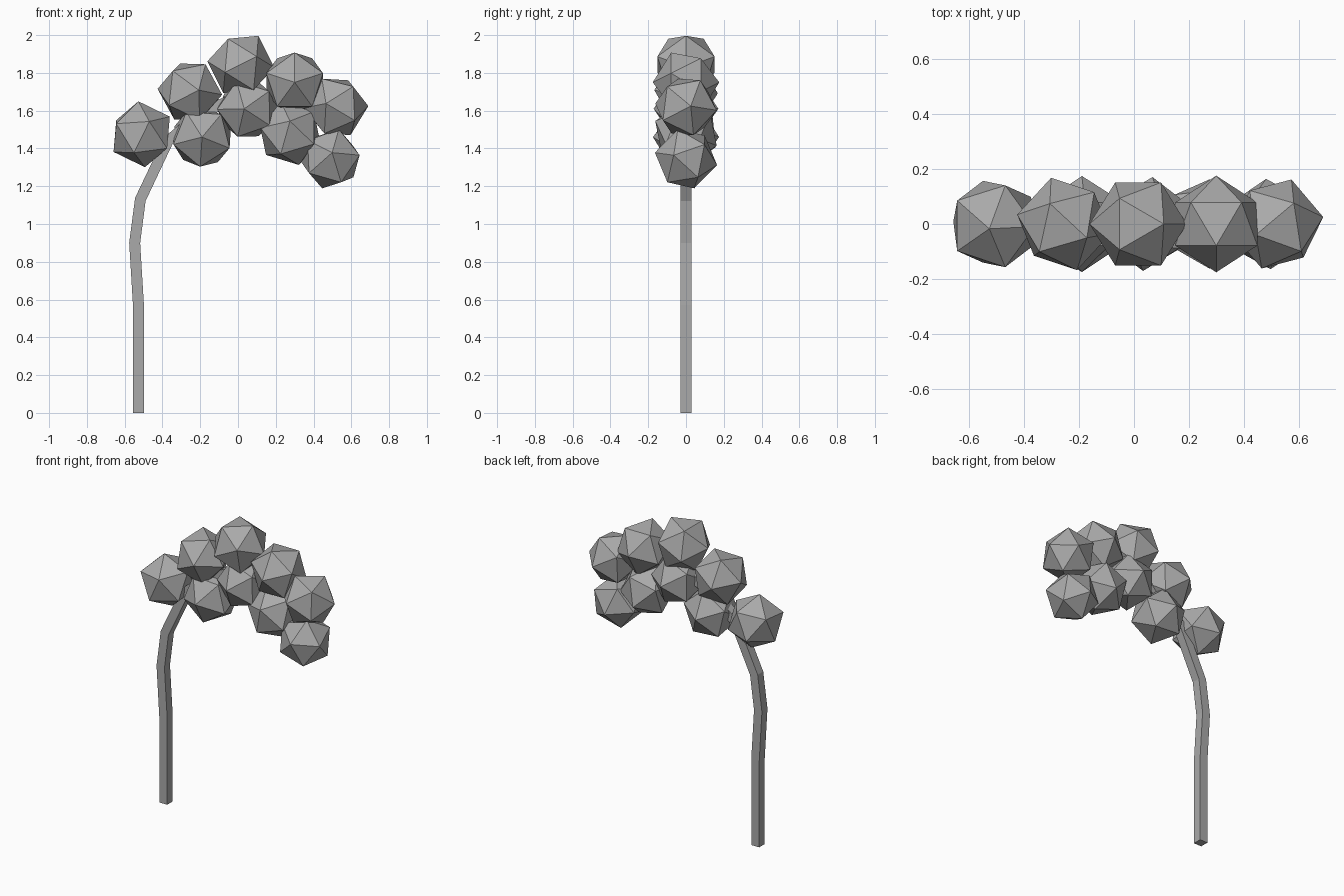
import bpy
import bmesh
from mathutils import Vector, Matrix

if "Cube" in bpy.data.objects:
    bpy.data.objects.remove(bpy.data.objects["Cube"], do_unlink=True)

grey = bpy.data.materials.new("plain grey")
grey.use_nodes = True
colour = (0.4, 0.4, 0.4, 1)
grey.diffuse_color = colour
grey.node_tree.nodes["Principled BSDF"].inputs["Base Color"].default_value = colour


def finish(bm, name):
    bmesh.ops.recalc_face_normals(bm, faces=bm.faces)
    mesh = bpy.data.meshes.new(name)
    bm.to_mesh(mesh)
    bm.free()
    mesh.materials.append(grey)
    obj = bpy.data.objects.new(name, mesh)
    bpy.context.collection.objects.link(obj)
    return obj


def foliage(name, x, z, radius, aim, roll):
    """Faceted clump: one corner points along aim, a neighbour leans to roll."""
    up = Vector(aim).normalized()
    side = Vector(roll)
    side = -(side - up * side.dot(up)).normalized()
    turn = Matrix((side, up.cross(side), up)).transposed().to_4x4()
    bm = bmesh.new()
    bmesh.ops.create_icosphere(bm, subdivisions=1, radius=radius,
                               matrix=Matrix.Translation((x, 0, z)) @ turn)
    finish(bm, name)


def stalk(name, path, half):
    """Square bar swept along a path in the xz plane with mitred bends."""
    pts = [Vector((x, 0, z)) for x, z in path]
    bm = bmesh.new()
    rings = []
    for i, p in enumerate(pts):
        a = (p - pts[max(i - 1, 0)]).normalized()
        b = (pts[min(i + 1, len(pts) - 1)] - p).normalized()
        t = (a + b).normalized()
        n = Vector((t.z, 0, -t.x)) * half
        y = Vector((0, half, 0))
        rings.append([bm.verts.new(p + o) for o in (n + y, y - n, -n - y, n - y)])
    for lower, upper in zip(rings, rings[1:]):
        for k in range(4):
            j = (k + 1) % 4
            bm.faces.new((lower[k], lower[j], upper[j], upper[k]))
    bm.faces.new(rings[0])
    bm.faces.new(rings[-1])
    finish(bm, name)


# Bent trunk, running on through the crown
stalk("trunk", [(-.527, 0), (-.527, .57), (-.547, .9), (-.517, 1.13),
                (-.37, 1.44), (-.2, 1.58), (.05, 1.7)], .029)

# Crown of faceted clumps, arching from left to right
clumps = [
    ("crown_end_clump", -.51, 1.475, .176, (-.1, -.1, 1), (-1, 0, 0)),
    ("upper_clump_1", -.255, 1.70, .175, (.27, -.96, .05), (-.2, 0, 1)),
    ("lower_clump_1", -.19, 1.46, .175, (0, -1, 0), (-1, 0, .4)),
    ("top_clump", .015, 1.845, .178, (.526, 0, .851), (-1, 0, .1)),
    ("lower_clump_2", .05, 1.61, .172, (-.1, -1, 0), (.35, 0, -1)),
    ("upper_clump_2", .30, 1.75, .176, (0, -1, 0), (0, 0, -1)),
    ("lower_clump_3", .275, 1.48, .175, (0, -1, .4), (.3, 0, -1)),
    ("upper_clump_3", .52, 1.62, .172, (-.3, -.9, .1), (.25, 0, 1)),
    ("crown_tip_clump", .49, 1.345, .168, (.05, -1, .2), (1, 0, .8)),
]
for clump in clumps:
    foliage(*clump)
